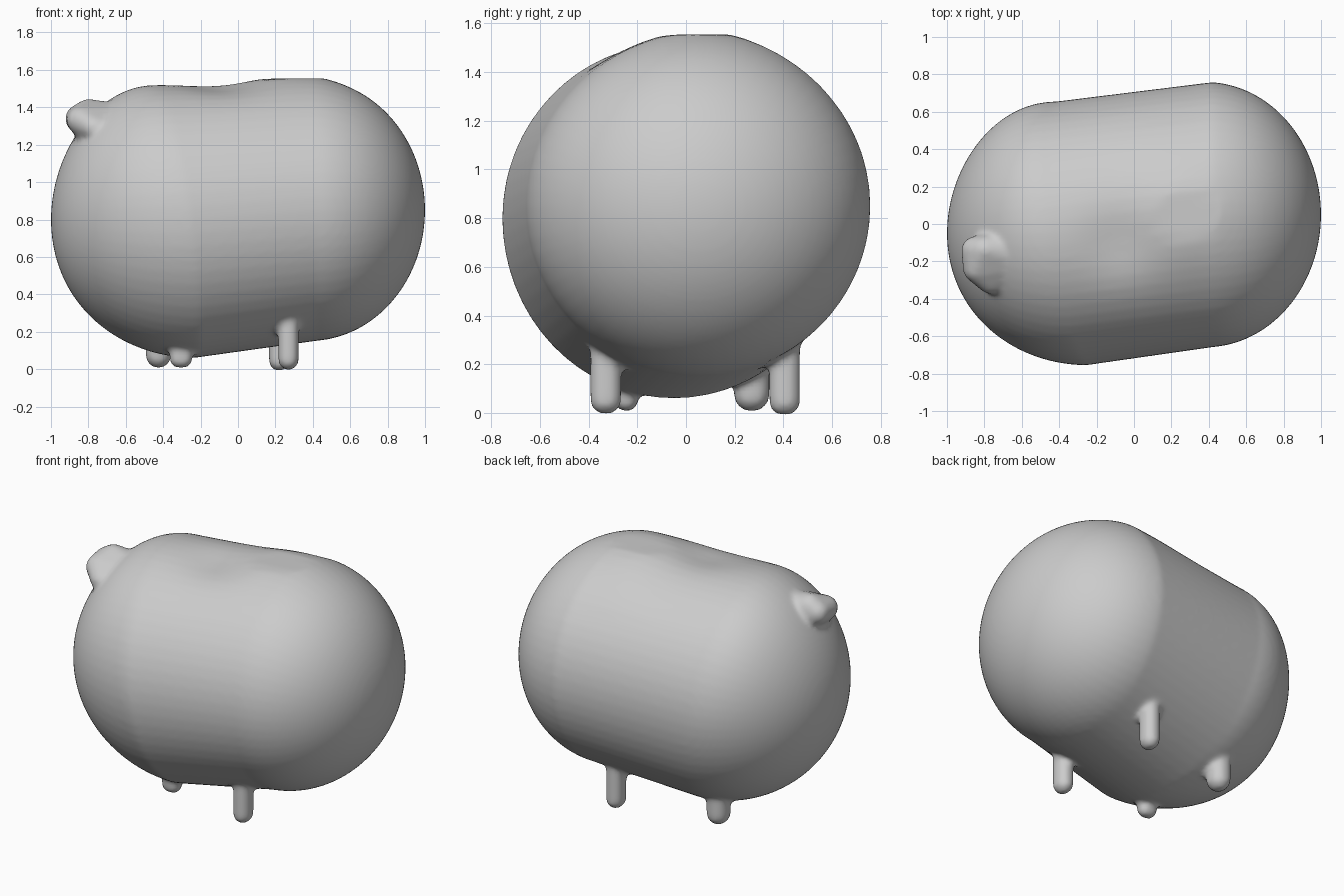
import bpy, bmesh, math
from mathutils import Matrix, Vector

cube = bpy.data.objects.get("Cube")
if cube:
    bpy.data.objects.remove(cube, do_unlink=True)

clay = bpy.data.materials.new("grey_clay")
clay.use_nodes = True
colour = (0.6, 0.6, 0.6, 1)
clay.diffuse_color = colour
clay.node_tree.nodes["Principled BSDF"].inputs["Base Color"].default_value = colour


def mound(co, x, y, wide, deep):
    """Smooth falloff around a point on the back."""
    return math.exp(-((co.x - x) / wide) ** 2 - ((co.y - y) / deep) ** 2)


def add_belly(bm):
    """Plump capsule: two half spheres pulled apart along a tilted axis."""
    turn = Matrix.Rotation(math.pi / 2, 4, 'Y')
    bmesh.ops.create_uvsphere(bm, u_segments=64, v_segments=48, radius=1, matrix=turn)
    for v in bm.verts:
        n = v.co.copy()
        if n.x > 1e-5:
            v.co = Vector((0.38 + 0.62 * n.x, 0.05 + 0.71 * n.y, 0.85 + 0.70 * n.z))
        else:
            # The rim leans, the tip stays in place
            lean = (1 + n.x) * (0.08 * n.y + 0.1 * n.z)
            height = 0.72 if n.z > 0 else 0.74
            v.co = Vector((-0.335 - lean + 0.665 * n.x, -0.05 + 0.705 * n.y, 0.80 + height * n.z))
    long_edges = [e for e in bm.edges if e.calc_length() > 0.3]
    bmesh.ops.subdivide_edges(bm, edges=long_edges, cuts=16, use_grid_fill=True)
    # Flattened rise and shallow hollow along the back
    for v in bm.verts:
        if v.co.z > 1.3:
            v.co.z = min(v.co.z + 0.03 * mound(v.co, 0.24, 0.1, 0.22, 0.32), 1.555)
            v.co.z -= 0.035 * mound(v.co, -0.08, -0.1, 0.2, 0.18)


def add_hull(bm, balls):
    """Rounded lump wrapped around a few balls given as x, y, z, radius."""
    lump = bmesh.new()
    for x, y, z, r in balls:
        bmesh.ops.create_icosphere(lump, subdivisions=3, radius=r,
                                   matrix=Matrix.Translation((x, y, z)))
    cloud = [v.co.copy() for v in lump.verts]
    lump.free()
    verts = [bm.verts.new(co) for co in cloud]
    result = bmesh.ops.convex_hull(bm, input=verts)
    spare = {g for g in result["geom_interior"] if isinstance(g, bmesh.types.BMVert)}
    bmesh.ops.delete(bm, geom=list(spare), context='VERTS')


bm = bmesh.new()
add_belly(bm)

# Snout and the neck that blends it into the belly
add_hull(bm, [(-0.85, -0.14, 1.34, 0.075), (-0.80, -0.14, 1.365, 0.08),
              (-0.84, -0.24, 1.33, 0.075), (-0.77, -0.31, 1.29, 0.065),
              (-0.62, -0.16, 1.27, 0.15), (-0.65, -0.24, 1.22, 0.14)])
add_hull(bm, [(-0.74, -0.17, 1.25, 0.13), (-0.72, -0.17, 1.14, 0.16),
              (-0.62, -0.17, 1.22, 0.18)])

# Legs: foot x, foot y, foot bottom, half width in x, half width in y
for x, y, low, rx, ry in [(0.27, -0.33, 0.0, 0.05, 0.06), (0.22, 0.405, -0.005, 0.05, 0.06),
                          (-0.305, -0.245, 0.01, 0.058, 0.045), (-0.425, 0.27, 0.01, 0.065, 0.07)]:
    r = min(rx, ry)
    dx, dy = rx - r, ry - r
    add_hull(bm, [(x + sx * dx, y + sy * dy, z, r + 0.005)
                  for sx, sy in ((-1, -1), (1, 1)) for z in (low + r, 0.31)])

bmesh.ops.recalc_face_normals(bm, faces=bm.faces)
mesh = bpy.data.meshes.new("creature_body")
bm.to_mesh(mesh)
bm.free()
mesh.materials.append(clay)
body = bpy.data.objects.new("creature_body", mesh)
bpy.context.collection.objects.link(body)

# Fuse the parts into one soft skin
fuse = body.modifiers.new("fuse", 'REMESH')
fuse.mode = 'VOXEL'
fuse.voxel_size = 0.016
fuse.use_smooth_shade = True
soften = body.modifiers.new("soften", 'SMOOTH')
soften.factor = 0.5
soften.iterations = 8
for poly in mesh.polygons:
    poly.use_smooth = True
